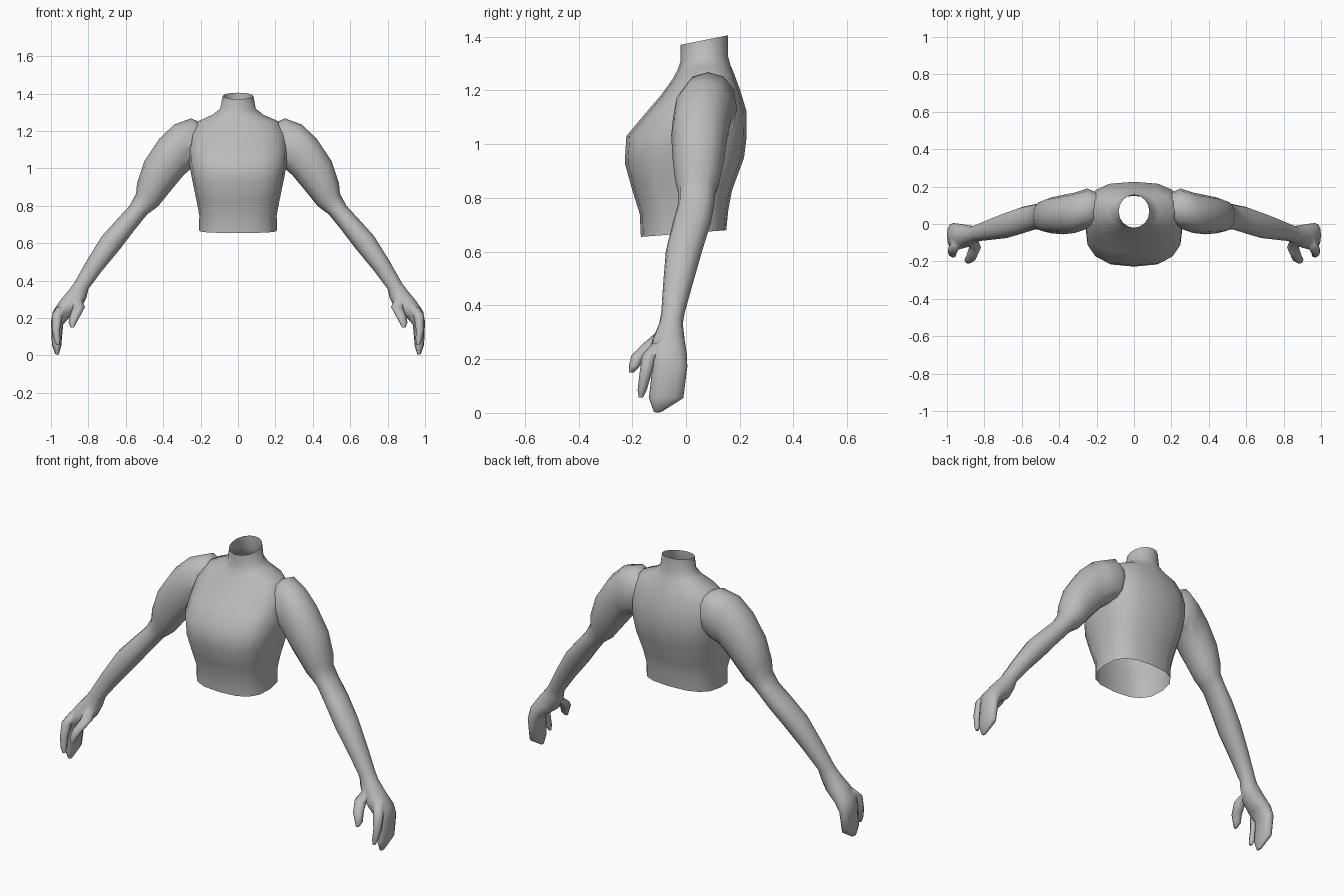
import bpy, bmesh, math
from mathutils import Vector

if "Cube" in bpy.data.objects:
    bpy.data.objects.remove(bpy.data.objects["Cube"])

skin = bpy.data.materials.new("grey_clay")
skin.diffuse_color = (0.5, 0.5, 0.5, 1)
skin.use_nodes = True
skin.node_tree.nodes["Principled BSDF"].inputs["Base Color"].default_value = skin.diffuse_color
cap_mat = bpy.data.materials.new("temporary_cap")


def spow(v, p):
    return math.copysign(abs(v) ** p, v)


def loft(name, rings, cap_index=0):
    """Skin closed rings of points into a tube with capped ends."""
    bm = bmesh.new()
    loops = [[bm.verts.new(p) for p in r] for r in rings]
    n = len(loops[0])
    for a, b in zip(loops, loops[1:]):
        for i in range(n):
            j = (i + 1) % n
            bm.faces.new((a[i], a[j], b[j], b[i]))
    for loop in (loops[0], loops[-1]):
        bm.faces.new(loop).material_index = cap_index
    bmesh.ops.recalc_face_normals(bm, faces=bm.faces)
    me = bpy.data.meshes.new(name)
    bm.to_mesh(me)
    bm.free()
    me.materials.append(skin)
    ob = bpy.data.objects.new(name, me)
    bpy.context.collection.objects.link(ob)
    return ob


def torso_ring(zf, zb, w, yf, yb, p, n=16):
    pts = []
    for i in range(n):
        a = math.tau * i / n
        s = spow(math.sin(a), p)
        t = (s + 1) / 2
        pts.append((w * spow(math.cos(a), p), yf + (yb - yf) * t, zf + (zb - zf) * t))
    return pts


def limb_ring(side, top, bot, yf, yb, p=0.9, n=12):
    pts = []
    for i in range(n):
        a = math.tau * i / n
        u = (spow(math.cos(a), p) + 1) / 2
        v = (spow(math.sin(a), p) + 1) / 2
        pts.append((side * (bot[0] + (top[0] - bot[0]) * u),
                    yf + (yb - yf) * v, bot[1] + (top[1] - bot[1]) * u))
    return pts


def finger(name, side, path, n=8):
    """Tapered digit along (x, y, z, radius) points."""
    rings = []
    for x, y, z, r in path:
        rings.append([(side * (x + r * math.cos(math.tau * i / n)),
                       y + r * math.sin(math.tau * i / n), z) for i in range(n)])
    return loft(name, rings)


# Torso: front z, back z, half width, front y, back y, squareness
torso = loft("torso", [torso_ring(*r) for r in (
    (0.655, 0.68, 0.208, -0.168, 0.150, 0.75),
    (0.74, 0.76, 0.207, -0.172, 0.158, 0.75),
    (0.83, 0.83, 0.222, -0.20, 0.172, 0.72),
    (0.93, 0.95, 0.245, -0.228, 0.216, 0.70),
    (1.03, 1.03, 0.262, -0.222, 0.226, 0.70),
    (1.11, 1.12, 0.265, -0.155, 0.226, 0.75),
    (1.18, 1.20, 0.255, -0.095, 0.202, 0.80),
    (1.245, 1.26, 0.215, -0.048, 0.180, 0.85),
    (1.28, 1.295, 0.135, -0.03, 0.165, 0.95),
    (1.31, 1.33, 0.095, -0.02, 0.156, 1.0),
    (1.37, 1.405, 0.082, -0.02, 0.156, 1.0))], cap_index=1)
torso.data.materials.append(cap_mat)

# Arm and mitten hand: upper edge (x, z), lower edge (x, z), front y, back y
ARM = (
    ((0.17, 1.23), (0.19, 1.02), 0.00, 0.16),
    ((0.25, 1.268), (0.25, 1.00), -0.025, 0.190),
    ((0.34, 1.235), (0.29, 0.965), -0.048, 0.168),
    ((0.42, 1.16), (0.34, 0.905), -0.055, 0.155),
    ((0.50, 1.04), (0.385, 0.85), -0.05, 0.142),
    ((0.54, 0.92), (0.425, 0.80), -0.04, 0.125),
    ((0.545, 0.865), (0.45, 0.78), -0.03, 0.11),
    ((0.58, 0.80), (0.485, 0.755), -0.03, 0.105),
    ((0.64, 0.735), (0.55, 0.675), -0.05, 0.092),
    ((0.73, 0.635), (0.63, 0.57), -0.075, 0.06),
    ((0.81, 0.505), (0.725, 0.455), -0.085, 0.025),
    ((0.875, 0.39), (0.80, 0.355), -0.092, -0.005),
    ((0.90, 0.355), (0.81, 0.31), -0.10, -0.012),
    ((0.95, 0.295), (0.84, 0.25), -0.125, -0.005),
    ((0.99, 0.235), (0.90, 0.205), -0.138, 0.003),
    ((1.00, 0.18), (0.935, 0.165), -0.125, 0.005),
    ((0.995, 0.06), (0.945, 0.05), -0.138, -0.01),
    ((0.978, 0.008), (0.960, 0.002), -0.12, -0.09))

parts = []
for side, tag in ((1, "right"), (-1, "left")):
    parts.append(loft(tag + "_arm", [limb_ring(side, *r) for r in ARM]))
    parts.append(finger(tag + "_thumb", side, (
        (0.865, -0.08, 0.305, 0.025), (0.85, -0.125, 0.26, 0.032),
        (0.87, -0.175, 0.215, 0.028), (0.885, -0.192, 0.175, 0.021),
        (0.885, -0.203, 0.150, 0.009))))
    parts.append(finger(tag + "_index_finger", side, (
        (0.945, -0.10, 0.26, 0.024), (0.967, -0.135, 0.215, 0.028),
        (0.973, -0.152, 0.14, 0.022), (0.967, -0.163, 0.085, 0.017),
        (0.963, -0.168, 0.057, 0.008))))

# Merge the limbs into the torso as one skin
for p in parts:
    m = torso.modifiers.new("join_" + p.name, 'BOOLEAN')
    m.operation = 'UNION'
    m.solver = 'EXACT'
    m.object = p
dg = bpy.context.evaluated_depsgraph_get()
body = bpy.data.meshes.new_from_object(torso.evaluated_get(dg))
torso.modifiers.clear()
torso.data = body
for p in parts:
    bpy.data.objects.remove(p)

# Open the neck and waist
bm = bmesh.new()
bm.from_mesh(body)
bmesh.ops.delete(bm, geom=[f for f in bm.faces if f.material_index == 1], context='FACES')
bm.to_mesh(body)
bm.free()
body.materials.clear()
body.materials.append(skin)
bpy.data.materials.remove(cap_mat)
torso.name = "torso_with_arms"

bpy.context.view_layer.objects.active = torso
torso.select_set(True)
bpy.ops.object.shade_smooth_by_angle(angle=math.radians(60))
